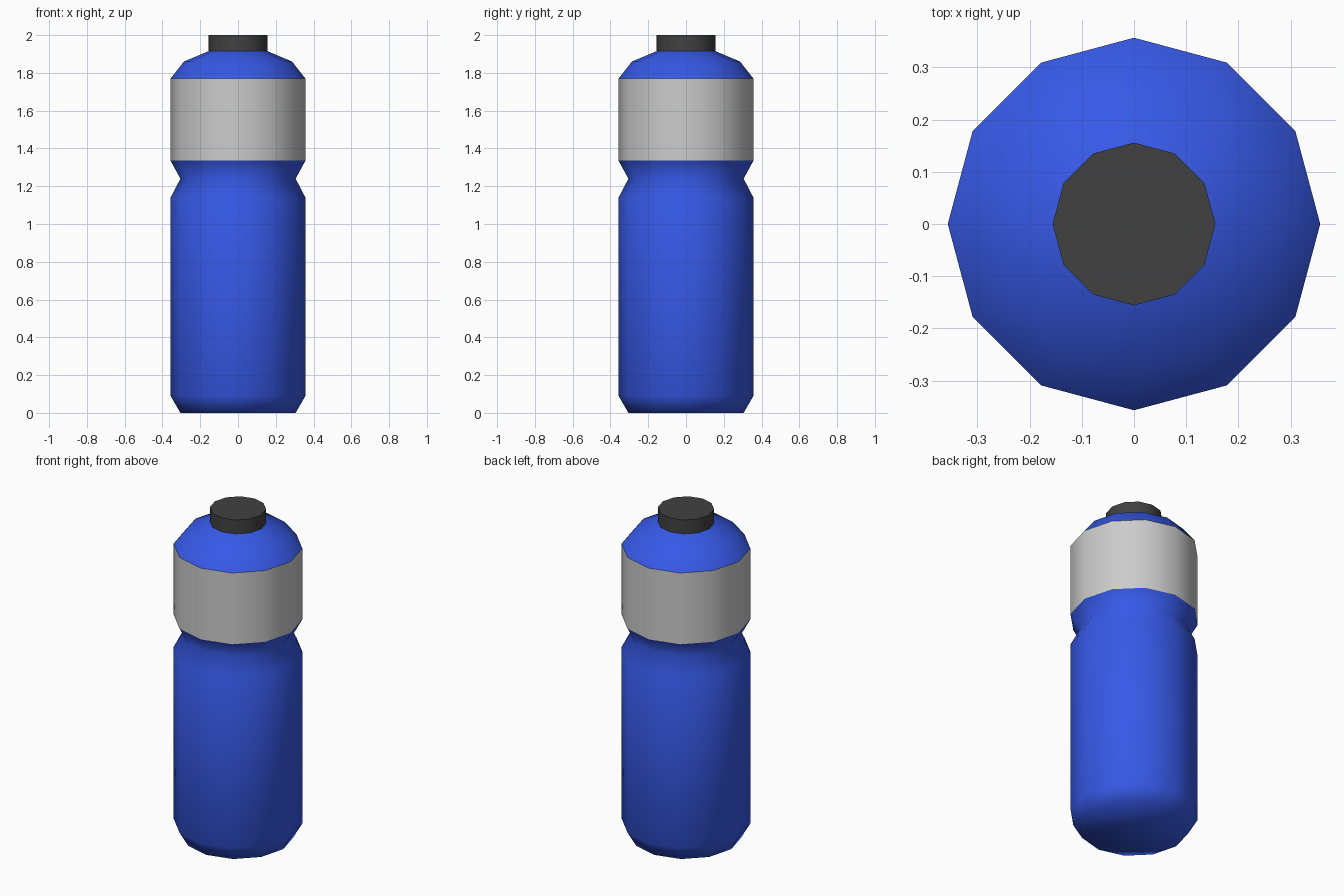
import bpy, bmesh, math

if "Cube" in bpy.data.objects:
    bpy.data.objects.remove(bpy.data.objects["Cube"])

SIDES = 12


def material(name, rgb):
    m = bpy.data.materials.new(name)
    m.diffuse_color = (*rgb, 1.0)
    m.use_nodes = True
    m.node_tree.nodes["Principled BSDF"].inputs["Base Color"].default_value = m.diffuse_color
    return m


def lathe(name, profile, mat=None, close_bottom=False, close_top=False, sharp=180):
    """Revolve (radius, height) points around z into a 12-sided shell."""
    bm = bmesh.new()
    rings = []
    for r, z in profile:
        rings.append([bm.verts.new((r * math.cos(2 * math.pi * i / SIDES),
                                    r * math.sin(2 * math.pi * i / SIDES), z))
                      for i in range(SIDES)])
    for low, high in zip(rings, rings[1:]):
        for i in range(SIDES):
            j = (i + 1) % SIDES
            bm.faces.new((low[i], low[j], high[j], high[i]))
    if close_bottom:
        bm.faces.new(rings[0][::-1])
    if close_top:
        bm.faces.new(rings[-1])
    bm.normal_update()
    # smooth shading, with creases sharper than the limit kept hard
    for f in bm.faces:
        f.smooth = True
    for e in bm.edges:
        if len(e.link_faces) == 2 and e.calc_face_angle() > math.radians(sharp):
            e.smooth = False
    mesh = bpy.data.meshes.new(name)
    bm.to_mesh(mesh)
    bm.free()
    if mat:
        mesh.materials.append(mat)
    obj = bpy.data.objects.new(name, mesh)
    bpy.context.collection.objects.link(obj)
    return obj


blue = material("blue_plastic", (0.038, 0.1, 0.8))
dark = material("dark_plastic", (0.053, 0.053, 0.053))

R = 0.357        # main radius
GRIP = 0.305     # radius at the base and grip groove

# Lower bottle with chamfered base and grip groove
lathe("bottle_body", [(GRIP, 0), (R, 0.09), (R, 1.14), (GRIP, 1.24), (R, 1.335)],
      blue, close_bottom=True)

# Plain grey band
lathe("label_band", [(R, 1.335), (R, 1.77)])

# Domed shoulder
lathe("shoulder", [(R, 1.77), (0.286, 1.86), (0.156, 1.915)], blue)

# Cap
lathe("cap", [(0.156, 1.915), (0.156, 2.0)], dark, close_top=True, sharp=40)
